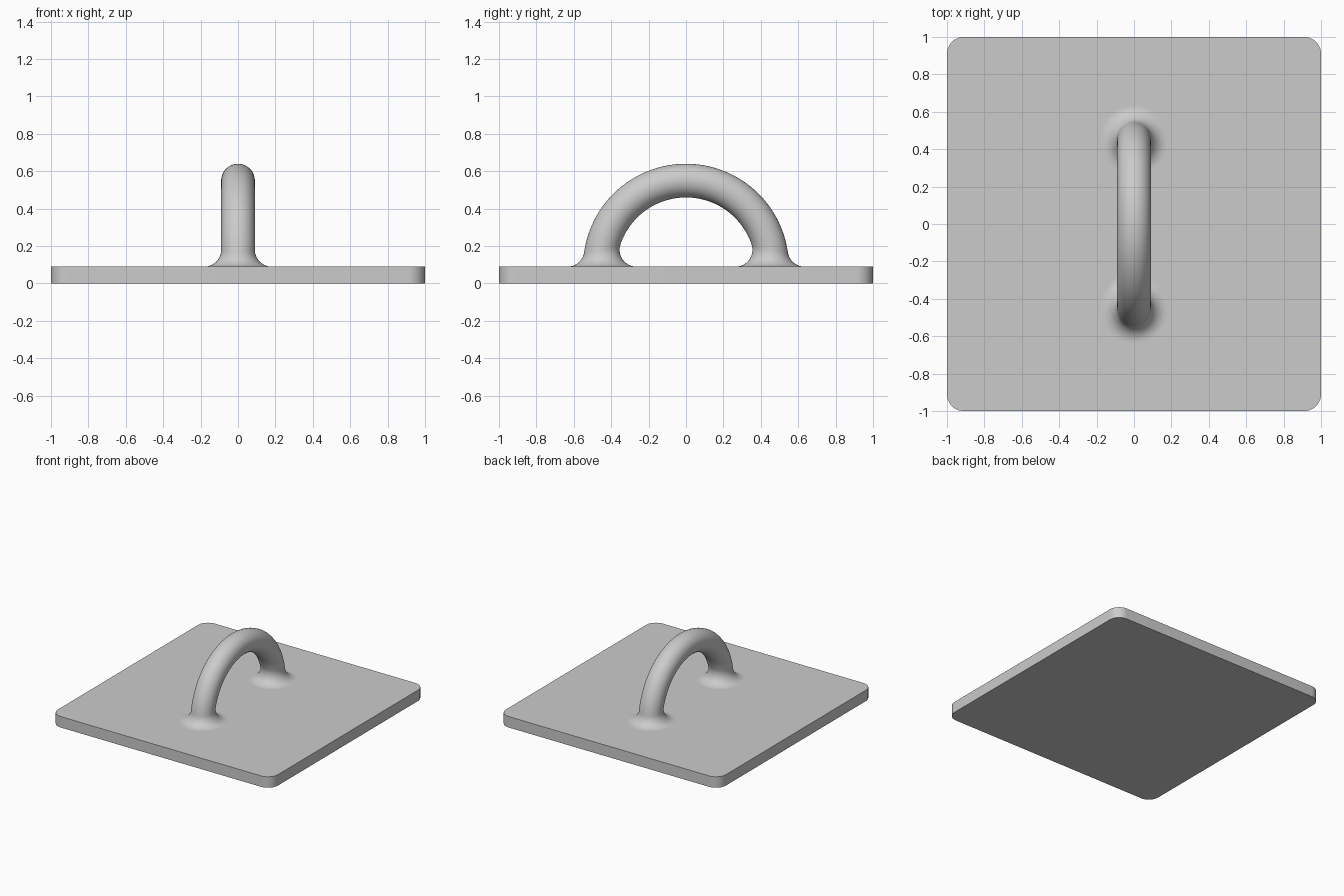
import bpy
import bmesh
from math import sin, cos, asin, pi, radians
from mathutils import Vector

if "Cube" in bpy.data.objects:
    bpy.data.objects.remove(bpy.data.objects["Cube"])

THICK = 0.09      # plate thickness, also the centre height of the arch
ARCH = 0.46       # arch centreline radius
TUBE = 0.09       # bar radius
FILLET = 0.09     # weld fillet radius
CORNER = 0.09     # plate corner radius
SIDES, FILLET_STEPS, ARCH_STEPS = 64, 12, 64

grey = bpy.data.materials.new("plain grey")
grey.use_nodes = True
colour = (0.6, 0.6, 0.6, 1)
grey.diffuse_color = colour
grey.node_tree.nodes["Principled BSDF"].inputs["Base Color"].default_value = colour


def finish(name, bm, angle):
    bmesh.ops.recalc_face_normals(bm, faces=bm.faces)
    mesh = bpy.data.meshes.new(name)
    bm.to_mesh(mesh)
    bm.free()
    mesh.materials.append(grey)
    obj = bpy.data.objects.new(name, mesh)
    bpy.context.collection.objects.link(obj)
    bpy.ops.object.select_all(action="DESELECT")
    obj.select_set(True)
    bpy.context.view_layer.objects.active = obj
    bpy.ops.object.shade_smooth_by_angle(angle=radians(angle))
    return obj


# Square base plate with rounded vertical corners
bm = bmesh.new()
bmesh.ops.create_cube(bm, size=2)
for v in bm.verts:
    v.co.z = THICK * (v.co.z + 1) / 2
upright = [e for e in bm.edges if abs(e.verts[0].co.z - e.verts[1].co.z) > THICK / 2]
bmesh.ops.bevel(bm, geom=upright, offset=CORNER, segments=10, profile=0.5, affect="EDGES")
finish("base_plate", bm, 30)


# Half-round bar blended into the plate by a rolling-ball fillet at each foot
def bar_line(phi):
    """Points from foot to foot along the bar at angle phi round its section."""
    reach = ARCH + (TUBE + FILLET) * cos(phi)
    start = asin(FILLET / reach)
    ball = Vector(((TUBE + FILLET) * sin(phi), reach * cos(start), THICK + FILLET))

    def on_bar(t):
        r = ARCH + TUBE * cos(phi)
        return Vector((TUBE * sin(phi), r * cos(t), THICK + r * sin(t)))

    down = Vector((0, 0, -1))
    side = (on_bar(start) - ball).normalized()
    foot = [ball + FILLET * down.slerp(side, i / FILLET_STEPS)
            for i in range(FILLET_STEPS)]
    span = pi - 2 * start
    arch = [on_bar(start + span * i / ARCH_STEPS) for i in range(ARCH_STEPS + 1)]
    far_foot = [Vector((p.x, -p.y, p.z)) for p in reversed(foot)]
    return foot + arch + far_foot


bm = bmesh.new()
lines = [[bm.verts.new(p) for p in bar_line(2 * pi * k / SIDES)] for k in range(SIDES)]
for k in range(SIDES):
    a, b = lines[k], lines[(k + 1) % SIDES]
    for i in range(len(a) - 1):
        bm.faces.new((a[i], a[i + 1], b[i + 1], b[i]))
finish("arched_handle", bm, 60)
